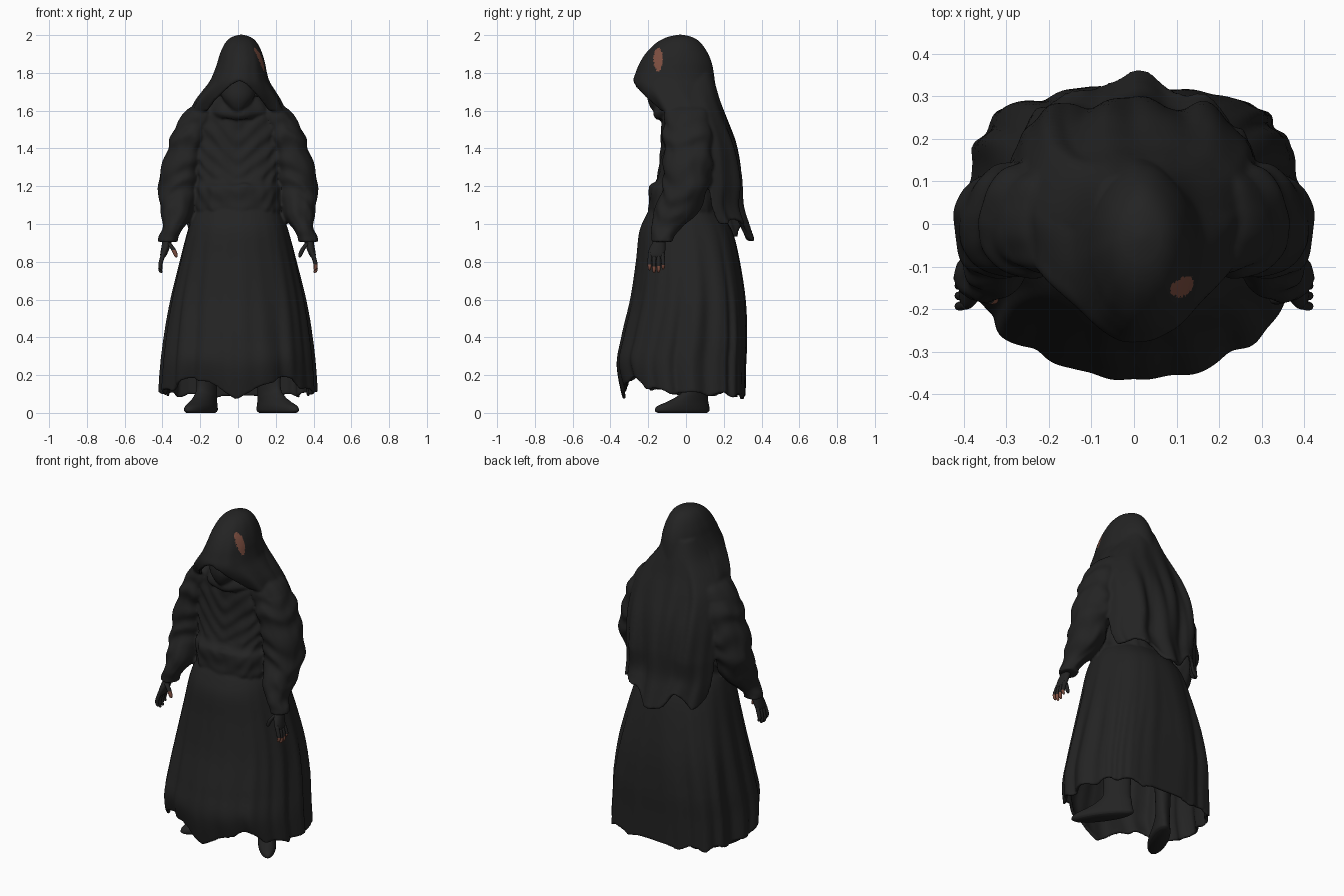
import bpy, bmesh, math
from mathutils import noise, Vector

if "Cube" in bpy.data.objects:
    bpy.data.objects.remove(bpy.data.objects["Cube"])
sin, cos, exp, pi = math.sin, math.cos, math.exp, math.pi


def material(name, rgb):
    m = bpy.data.materials.new(name)
    m.diffuse_color = (*rgb, 1)
    m.use_nodes = True
    m.node_tree.nodes["Principled BSDF"].inputs["Base Color"].default_value = m.diffuse_color
    return m


CLOTH = material("charcoal_black", (0.017, 0.017, 0.017))
SKIN = material("reddish_brown", (0.20, 0.075, 0.05))
robe_parts = []


def spline(table, n):
    """Catmull-Rom resampling of every column of a short table."""
    out, last = [], len(table) - 1
    for k in range(n):
        f = k / (n - 1) * last
        i = min(int(f), last - 1)
        t = f - i
        a, b, c, d = (table[min(max(i + j, 0), last)] for j in (-1, 0, 1, 2))
        out.append([0.5 * (2 * q + (r - p) * t + (2 * p - 5 * q + 4 * r - s) * t * t
                           + (3 * q - p - 3 * r + s) * t ** 3)
                    for p, q, r, s in zip(a, b, c, d)])
    return out


def finish(name, bm, spot=None):
    bmesh.ops.recalc_face_normals(bm, faces=bm.faces)
    for f in bm.faces:
        f.smooth = True
        if spot and spot(f.calc_center_median()):
            f.material_index = 1
    me = bpy.data.meshes.new(name)
    bm.to_mesh(me)
    bm.free()
    me.materials.append(CLOTH)
    me.materials.append(SKIN)
    ob = bpy.data.objects.new(name, me)
    bpy.context.collection.objects.link(ob)
    return ob


def surface(name, rows, wrap=True, caps=True, thick=0, spot=None, robe=False):
    """Skin rows of points; spot(centre) picks the brown faces."""
    bm = bmesh.new()
    vs = [[bm.verts.new(p) for p in r] for r in rows]
    n = len(vs[0])
    for a, b in zip(vs, vs[1:]):
        for j in range(n if wrap else n - 1):
            k = (j + 1) % n
            bm.faces.new((a[j], a[k], b[k], b[j]))
    if caps:
        bm.faces.new(vs[0])
        bm.faces.new(vs[-1])
    bmesh.ops.remove_doubles(bm, verts=bm.verts, dist=0.0002)
    ob = finish(name, bm, spot)
    if thick:
        m = ob.modifiers.new("thickness", 'SOLIDIFY')
        m.thickness = thick
        m.offset = 0
    if robe:
        robe_parts.append(ob)


def power(v, e):
    return math.copysign(abs(v) ** e, v)


def rings(name, table, n, seg, fold=None, side=1, e=None, place=None, **kw):
    """Stack of rings from rows (z, cx, cy, rx, ry); fold gives (scale, dz), e(th, z) squareness."""
    rows = []
    for z, cx, cy, rx, ry in spline(table, n):
        row = []
        for j in range(seg):
            th = 2 * pi * j / seg
            s, dz = fold(th, z) if fold else (1, 0)
            q = e(th, z) if e else 1
            x = cx + rx * s * power(cos(th), q)
            y = cy + ry * s * power(sin(th), q)
            if place:
                x, y = place(x, y)
            row.append((side * x, y, z + dz))
        rows.append(row)
    surface(name, rows, **kw)


def rough(x, y, z):
    return noise.noise(Vector((x, y, z)))


# skirt: vertical pleats growing downward, squarer at the back, ragged hem lifted over the feet
def pleats(th, z):
    g = min(1, max(0, (1.08 - z) / 0.6))
    w = max(0, (0.4 - z) / 0.32) ** 1.5
    f = 0.012 * sin(13 * th + 2 * sin(2 * th)) + 0.05 * rough(6 * cos(th), 6 * sin(th), .8 * z)
    x = cos(th)
    front = max(0, -sin(th)) ** 0.4
    lift = front * 0.10 * exp(-((abs(x) - 0.55) / 0.32) ** 2)
    hem = lift + 0.025 * abs(sin(6.5 * th + 1)) + 0.02 * abs(x) - 0.015
    return 1 + g * f, w * hem


def skirt_corner(th, z):
    low = min(1, max(0, (1.0 - z) / 0.6))
    return 0.88 - 0.28 * low * max(0, sin(th)) ** .5 + 0.08 * low * max(0, -sin(th)) ** .5


rings("skirt", [(1.08, 0, -.02, .20, .16), (1.03, 0, -.01, .235, .20), (.95, 0, 0, .262, .24),
                (.8, 0, .01, .30, .265), (.6, 0, .01, .345, .293), (.4, 0, -.01, .375, .32),
                (.25, 0, -.025, .39, .33), (.08, 0, -.013, .40, .315)],
      60, 180, pleats, e=skirt_corner, caps=False, thick=0.017, robe=True)


# torso: slanting drapery on the chest and a gathered sash at the waist
def drape(th, z):
    d = abs(cos(th))
    amt = 0.024 if z > 1.25 else 0.012
    return 1 + amt * sin(62 * (z - 0.28 * d) + 3 * rough(2 * cos(th), 2 * sin(th), 3 * z)) \
        + 0.04 * rough(5 * cos(th), 5 * sin(th), 6 * z), 0


rings("torso", [(.98, 0, 0, .20, .15), (1.06, 0, -.012, .225, .18), (1.12, 0, -.012, .23, .182),
                (1.19, 0, -.012, .23, .182), (1.24, 0, .01, .23, .165), (1.4, 0, .045, .265, .178),
                (1.52, 0, .04, .265, .17), (1.60, 0, .03, .225, .145), (1.68, 0, .02, .10, .09)],
      80, 110, drape, e=lambda th, z: .82, robe=True)
rings("sash_bulge", [(1.16, 0, -.13, .03, .03), (1.168, 0, -.135, .1, .055),
                     (1.19, 0, -.135, .12, .062), (1.21, 0, -.13, .1, .05), (1.216, 0, -.12, .03, .02)],
      16, 40, lambda th, z: (1 + .06 * sin(5 * th + 1), .006 * sin(4 * th)), robe=True)


# hood: closed at the crown, arched face opening below the brim
hood_table = [(1.995, .004, -.034, -.026), (1.98, .05, -.10, .035), (1.95, .08, -.155, .075),
              (1.9, .104, -.205, .108), (1.85, .119, -.237, .128), (1.8, .133, -.258, .138),
              (1.75, .153, -.272, .145), (1.70, .19, -.25, .15), (1.65, .225, -.215, .16),
              (1.59, .25, -.17, .17)]
rows = []
for z, hw, yf, yb in spline(hood_table, 70):
    gap = 0.72 * max(0, (1.755 - z) / 0.165) ** 0.5
    w = min(1, max(0, (1.75 - z) / 0.15))
    cx = 0.017 * min(1, max(0, (z - 1.65) / 0.2))
    row = []
    for j in range(121):
        th = -pi / 2 + gap + (2 * pi - 2 * gap) * j / 120
        e = 1.0 - 0.1 * w + (1 - w) * .1 * max(0, sin(th))
        s = 1 + w * (0.03 * sin(9 * th) + 0.07 * rough(3 * cos(th), 3 * sin(th), 4 * z)) \
            + 0.02 * rough(3 * cos(th), 3 * sin(th), 2 * z)
        row.append((cx + hw * s * power(cos(th), e),
                    (yf + yb) / 2 + (yb - yf) / 2 * s * power(sin(th), e),
                    z + w * 0.025 * (0.5 - abs(cos(th)) ** 3 + 0.4 * sin(7 * th))))
    rows.append(row)
surface("hood", rows, wrap=False, caps=False, thick=0.017, robe=True)

# shadowed face, pointed chin wrap and collar inside the hood
rings("face_wrap", [(1.585, 0, -.155, .008, .008), (1.62, 0, -.15, .045, .04), (1.67, 0, -.13, .085, .075),
                    (1.73, 0, -.10, .10, .10), (1.8, 0, -.08, .10, .11), (1.87, 0, -.07, .07, .08)],
      24, 40, robe=True)
rings("collar", [(1.575, 0, -.02, .17, .13), (1.60, 0, -.03, .17, .14), (1.64, 0, -.03, .15, .13),
                 (1.68, 0, -.02, .12, .11)], 16, 60,
      lambda th, z: (1 + .03 * sin(8 * th), -.025 * max(0, -sin(th)) ** 4), robe=True)

# cape hanging down the back: long centre tail and a second low corner
rows = []
for z, hw, ys, yb in spline([(1.85, .09, 0, .11), (1.75, .14, 0, .143), (1.65, .215, .02, .168),
                             (1.55, .265, .04, .202), (1.4, .285, .08, .252), (1.25, .285, .11, .277),
                             (1.1, .28, .14, .285), (1.0, .27, .17, .315), (.91, .26, .20, .347)], 60):
    w = max(0, (1.2 - z) / 0.29)
    a = min(1, max(0, (1.75 - z) / 0.3))
    row = []
    for j in range(91):
        u = -1 + 2 * j / 90
        y = ys + (yb - ys) * (1 - abs(u) ** 3)
        y += a * (0.008 * sin(13 * u + 2 * z) + 0.035 * rough(5 * u, 1.5 * z, 3))
        tail = 1 - exp(-(u / 0.27) ** 4)
        y -= w * 0.04 * tail
        lift = tail * (0.10 + 0.012 * sin(12 * u) - 0.075 * exp(-((u + .78) / .24) ** 2))
        row.append((hw * sin(u * pi / 2 * 0.9) / sin(pi / 2 * 0.9), y, z + w * w * lift))
    rows.append(row)
surface("cape", rows, wrap=False, caps=False, thick=0.018, robe=True)


# sleeves, hands, legs: one set for each side
def wrinkles(th, z):
    a = 0.045 if z < 1.55 else 0.025
    return 1 + a * sin(48 * z + 1.6 * cos(th) + 4 * rough(cos(th), sin(th), 4 * z)) \
        + 0.08 * rough(2 * cos(th), 2 * sin(th), 9 * z), 0


for side, tag in ((1, "left"), (-1, "right")):
    rings(tag + "_sleeve", [(1.64, .15, .01, .05, .07), (1.6, .185, .01, .09, .115), (1.5, .235, .01, .105, .13),
                            (1.4, .265, .01, .11, .13), (1.25, .308, .005, .108, .127),
                            (1.15, .32, -.015, .10, .12), (1.05, .32, -.06, .085, .115),
                            (.98, .345, -.105, .055, .08), (.935, .365, -.12, .052, .058),
                            (.905, .37, -.125, .055, .056)], 80, 64, wrinkles, side, robe=True)
    rings(tag + "_palm", [(.95, .37, -.13, .025, .03), (.91, .375, -.14, .025, .033), (.87, .385, -.152, .022, .043),
                          (.835, .395, -.157, .017, .044), (.82, .398, -.157, .008, .036)], 14, 24, None, side)
    for i in range(4):
        y, tip = -.193 + .024 * i, (.755, .74, .742, .76)[i]
        rings(f"{tag}_finger_{i + 1}",
              [(.85, .392, -.157 + (y + .157) * .85, .012, .012), (.80, .408, y, .0115, .011),
               (tip + .02, .412, y, .010, .0095), (tip + .006, .408, y, .008, .0075),
               (tip, .406, y, .002, .002)], 14, 12, None, side,
              spot=(lambda c: c.z < .782) if side == 1 else None)
    rings(tag + "_thumb", [(.90, .37, -.165, .014, .014), (.87, .345, -.175, .013, .013),
                           (.84, .331, -.178, .011, .011), (.828, .328, -.178, .008, .008),
                           (.822, .327, -.178, .002, .002)], 14, 12, None, side,
          spot=(lambda c: c.z < .86) if side == -1 else None)
    # foot turned outward, with the leg rising under the skirt
    rings(tag + "_leg_and_foot", [(0, .165, -.02, .05, .13), (.012, .165, -.02, .06, .145),
                                  (.035, .165, -.015, .06, .138), (.06, .165, .01, .054, .108),
                                  (.09, .165, .035, .05, .08), (.14, .165, .05, .048, .058),
                                  (.3, .165, .05, .055, .06), (.6, .15, .04, .07, .07)], 40, 40, None, side,
          place=lambda x, y: (x - (y - .05) * (.55 + .1 * side), y))


# fuse all cloth parts into one continuous garment
def evaluated(ob):
    return bpy.data.meshes.new_from_object(ob.evaluated_get(bpy.context.evaluated_depsgraph_get()))


bpy.context.view_layer.update()
bm = bmesh.new()
for ob in robe_parts:
    bm.from_mesh(evaluated(ob))
for ob in robe_parts:
    bpy.data.objects.remove(ob)
fused = finish("robe_source", bm)
rm = fused.modifiers.new("fuse", 'REMESH')
rm.mode = 'VOXEL'
rm.voxel_size = 0.0085
sm = fused.modifiers.new("soften", 'SMOOTH')
sm.factor = 0.5
sm.iterations = 2
bpy.context.view_layer.update()
bm = bmesh.new()
bm.from_mesh(evaluated(fused))
bpy.data.objects.remove(fused)
for f in bm.faces:
    f.material_index = 0
# small brown worn patch on one side of the hood
finish("robe", bm, lambda c: c.x > .05 and ((c.y + .147) / .024) ** 2 + ((c.z - 1.87) / .062) ** 2 < 1)
